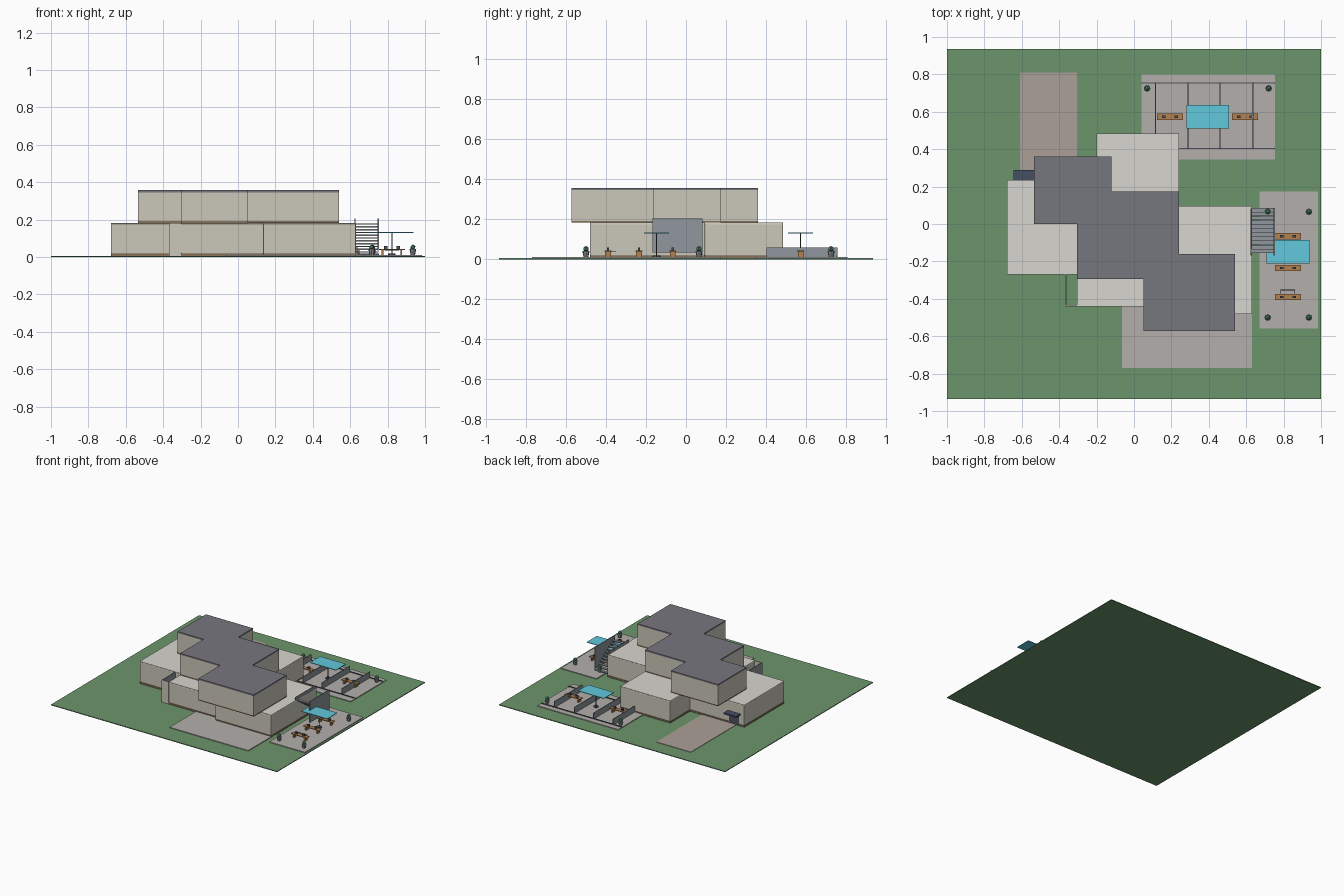
import bpy, bmesh, math
from mathutils import Matrix

if "Cube" in bpy.data.objects:
    bpy.data.objects.remove(bpy.data.objects["Cube"])


def mat(name, r, g, b):
    m = bpy.data.materials.new(name)
    m.diffuse_color = (r, g, b, 1)
    m.use_nodes = True
    m.node_tree.nodes["Principled BSDF"].inputs["Base Color"].default_value = m.diffuse_color
    return m


GRASS = mat("grass", .15, .30, .15)
WALL = mat("wall", .60, .57, .49)
DECK = mat("light_roof", .68, .67, .63)
ROOF = mat("dark_roof", .18, .18, .21)
TRIM = mat("brown_trim", .25, .17, .10)
PAVE = mat("paving", .45, .43, .41)
DRIVE = mat("drive_paving", .40, .35, .31)
STEEL = mat("steel", .28, .31, .34)
DARK = mat("dark_metal", .07, .08, .10)
CYAN = mat("canopy_cyan", .12, .58, .72)
WOOD = mat("wood", .45, .22, .08)
LEAF = mat("leaf", .08, .30, .15)
BLUE = mat("awning_blue", .06, .08, .13)


def add(name, bm, m):
    me = bpy.data.meshes.new(name)
    bmesh.ops.recalc_face_normals(bm, faces=bm.faces)
    bm.to_mesh(me)
    bm.free()
    me.materials.append(m)
    ob = bpy.data.objects.new(name, me)
    bpy.context.collection.objects.link(ob)
    return ob


def box(name, x0, x1, y0, y1, z0, z1, m):
    bm = bmesh.new()
    bmesh.ops.create_cube(bm, size=1)
    for v in bm.verts:
        v.co = (x1 if v.co.x > 0 else x0, y1 if v.co.y > 0 else y0, z1 if v.co.z > 0 else z0)
    return add(name, bm, m)


def prism(name, pts, z0, z1, m, bevel=0):
    bm = bmesh.new()
    f = bm.faces.new([bm.verts.new((x, y, z0)) for x, y in pts])
    ext = bmesh.ops.extrude_face_region(bm, geom=[f])
    for v in ext["geom"]:
        if isinstance(v, bmesh.types.BMVert):
            v.co.z = z1
    ob = add(name, bm, m)
    if bevel:
        mod = ob.modifiers.new("bevel", "BEVEL")
        mod.width, mod.segments = bevel, 2
    return ob


def cone(name, x, y, z0, z1, r0, r1, m, n=8):
    bm = bmesh.new()
    bmesh.ops.create_cone(bm, cap_ends=True, segments=n, radius1=r0, radius2=r1, depth=z1 - z0,
                          matrix=Matrix.Translation((x, y, (z0 + z1) / 2)))
    return add(name, bm, m)


# Lawn and paving
box("lawn", -1, 1, -.935, .935, 0, .006, GRASS)
box("driveway", -.61, -.305, .20, .81, .005, .009, DRIVE)
box("back_patio", .04, .755, .345, .80, .005, .012, PAVE)
box("side_patio", .67, .985, -.56, .175, .005, .012, PAVE)
box("front_patio", -.065, .63, -.77, -.44, .005, .012, PAVE)

# Two storeys, each a stepped outline
lower = [(-.68, -.27), (-.305, -.27), (-.305, -.44), (.135, -.44), (.135, -.48), (.63, -.48),
         (.63, .095), (.24, .095), (.24, .485), (-.2, .485), (-.2, .235), (-.68, .235)]
upper = [(-.535, 0), (-.305, 0), (-.305, -.295), (.05, -.295), (.05, -.573), (.54, -.573),
         (.54, -.16), (.24, -.16), (.24, .175), (-.12, .175), (-.12, .36), (-.535, .36)]
prism("lower_plinth", lower, .005, .018, TRIM)
prism("lower_storey", lower, .018, .179, WALL, .004)
prism("terrace_roof", lower, .179, .183, DECK)
prism("upper_plinth", upper, .183, .192, TRIM)
prism("upper_storey", upper, .192, .346, WALL)
prism("upper_roof", upper, .346, .357, ROOF)

# Open light well beside the front block, and the rear awning and door
box("well_front_wall", -.368, -.305, -.44, -.432, .006, .183, WALL)
box("well_side_glass", -.368, -.362, -.44, -.27, .018, .183, STEEL)
box("rear_awning", -.645, -.535, .235, .288, .092, .104, BLUE)
box("rear_door", -.635, -.545, .233, .238, .012, .09, DARK)

# Outside stair rising towards the front
n = 11
for i in range(n):
    y = .085 - i * .24 / n
    z = .03 + i * .15 / (n - 1)
    box("stair_tread", .628, .75, y - .021, y, z - .007, z, STEEL)
for x in (.625, .75):
    box("stair_side_panel", x - .003, x + .003, -.168, .083, .035, .205, STEEL)

# Back patio partitions and edge rails
for x in (.115, .29, .46, .635):
    box("partition", x - .003, x + .003, .402, .757, .012, .06, STEEL)
for y, x0 in ((.404, .24), (.754, .04)):
    box("edge_rail", x0, .755, y - .002, y + .002, .012, .018, DARK)


# Canopies on a single post
def canopy(x, y):
    cone("canopy_post", x, y, .012, .132, .003, .003, DARK)
    cone("canopy_foot", x, y, .012, .018, .02, .02, DARK)
    box("canopy_top", x - .114, x + .114, y - .063, y + .063, .129, .134, CYAN)


canopy(.395, .573)
canopy(.823, -.148)


# Benches with two cushions each
def bench(x, y):
    box("bench_seat", x - .07, x + .07, y - .017, y + .017, .038, .044, WOOD)
    for s in (-1, 1):
        box("bench_leg", x + s * .05 - .005, x + s * .05 + .005, y - .014, y + .014, .012, .038, WOOD)
        box("bench_cushion", x + s * .033 - .009, x + s * .033 + .009, y - .006, y + .006, .044, .06, DARK)


for x, y in ((.193, .573), (.594, .573), (.823, -.066), (.823, -.235), (.823, -.39)):
    bench(x, y)
# Loop frame behind the front bench
for x in (.785, .86):
    box("frame_side", x - .002, x + .002, -.375, -.353, .036, .04, DARK)
box("frame_bar", .783, .862, -.355, -.351, .036, .04, DARK)

# Potted plants
for x, y in ((.715, .065), (.935, .065), (.715, -.5), (.935, -.5), (.07, .725), (.72, .725)):
    cone("plant_pot", x, y, .012, .042, .012, .018, STEEL, 4 * 2)
    bm = bmesh.new()
    bmesh.ops.create_icosphere(bm, subdivisions=1, radius=.015,
                               matrix=Matrix.Translation((x, y, .052)))
    add("plant_leaves", bm, LEAF)
